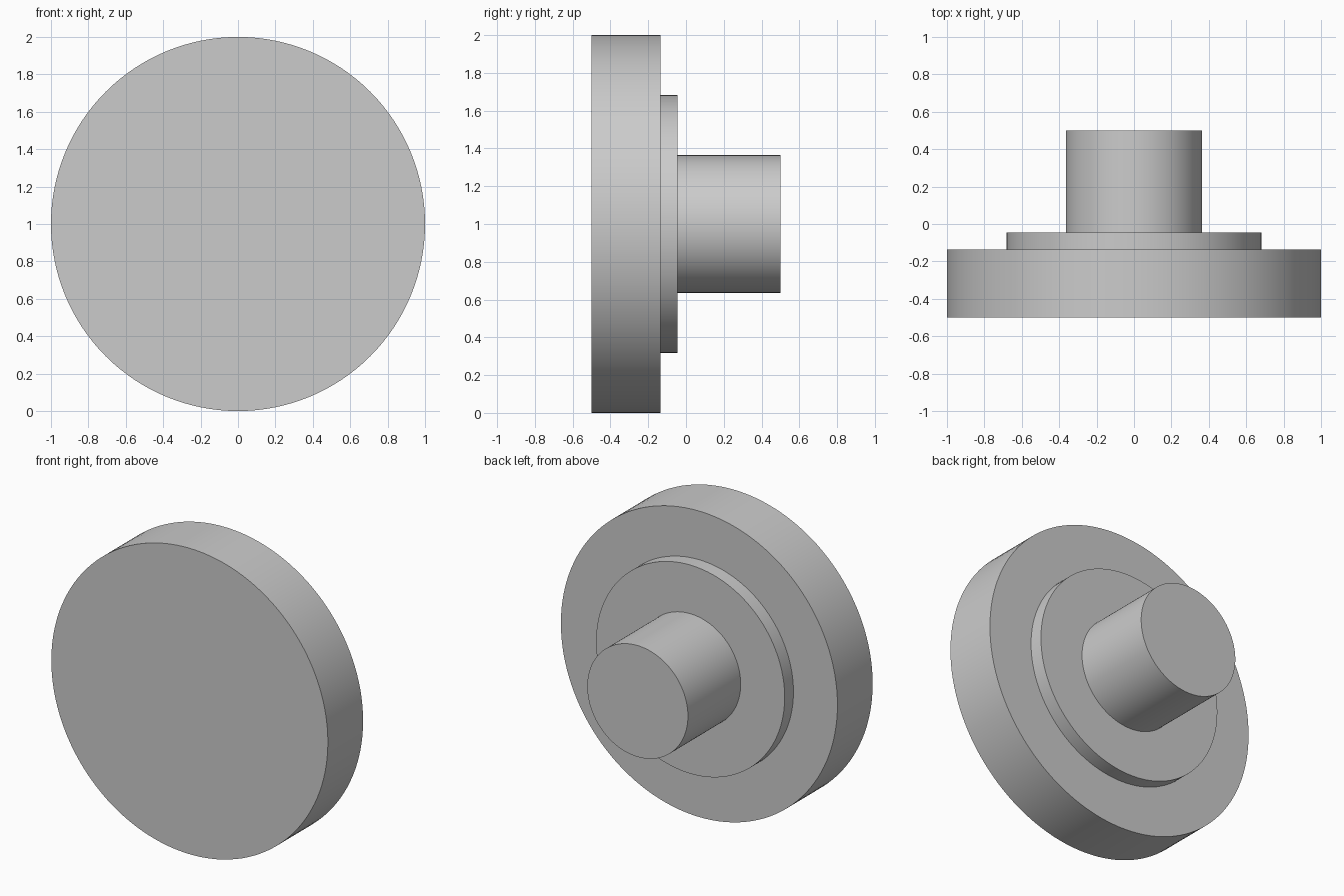
import bpy
import bmesh
import math
from mathutils import Matrix, Vector

cube = bpy.data.objects.get("Cube")
if cube:
    bpy.data.objects.remove(cube, do_unlink=True)

# Single plain grey
grey = bpy.data.materials.new("plain_grey")
grey.use_nodes = True
colour = (0.6, 0.6, 0.6, 1)
grey.diffuse_color = colour
grey.node_tree.nodes["Principled BSDF"].inputs["Base Color"].default_value = colour

# Stepped profile (radius, y) from the front disc to the stem end
profile = [(0, -0.5), (1, -0.5), (1, -0.136), (0.682, -0.136),
           (0.682, -0.045), (0.364, -0.045), (0.364, 0.5), (0, 0.5)]

# Turn the profile about the y axis
bm = bmesh.new()
verts = [bm.verts.new((r, y, 0)) for r, y in profile]
edges = [bm.edges.new(pair) for pair in zip(verts, verts[1:])]
bmesh.ops.spin(bm, geom=verts + edges, cent=(0, 0, 0), axis=(0, 1, 0),
               angle=math.tau, steps=128, use_duplicate=False)
bmesh.ops.remove_doubles(bm, verts=bm.verts, dist=0.0001)
bmesh.ops.recalc_face_normals(bm, faces=bm.faces)
bmesh.ops.transform(bm, matrix=Matrix.Translation(Vector((0, 0, 1))), verts=bm.verts)

mesh = bpy.data.meshes.new("stepped_knob")
bm.to_mesh(mesh)
bm.free()
mesh.materials.append(grey)
knob = bpy.data.objects.new("stepped_knob", mesh)
bpy.context.collection.objects.link(knob)

# Smooth round walls with crisp step edges
bpy.ops.object.select_all(action="DESELECT")
knob.select_set(True)
bpy.context.view_layer.objects.active = knob
bpy.ops.object.shade_smooth_by_angle(angle=math.radians(30))
